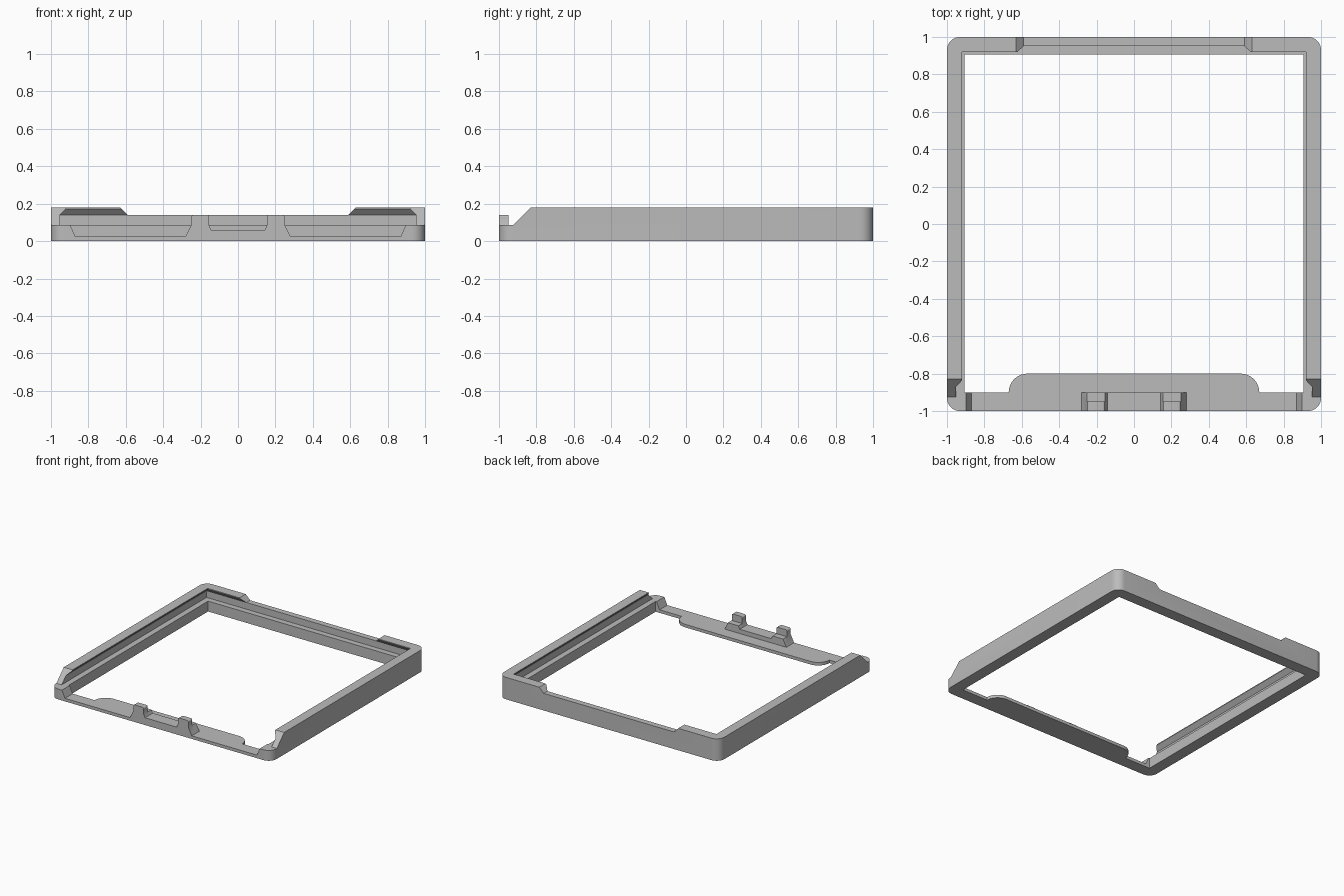
import bpy, bmesh, math

old = bpy.data.objects.get("Cube")
if old:
    bpy.data.objects.remove(old, do_unlink=True)

grey = bpy.data.materials.new("light grey plastic")
grey.use_nodes = True
grey.diffuse_color = (0.5, 0.5, 0.5, 1)
grey.node_tree.nodes["Principled BSDF"].inputs["Base Color"].default_value = (0.5, 0.5, 0.5, 1)


def loft(name, rings):
    """Solid through a stack of equal-length point rings."""
    bm = bmesh.new()
    rows = [[bm.verts.new(p) for p in ring] for ring in rings]
    n = len(rows[0])
    for a, b in zip(rows, rows[1:]):
        for i in range(n):
            j = (i + 1) % n
            bm.faces.new((a[i], a[j], b[j], b[i]))
    bm.faces.new(rows[0][::-1])
    bm.faces.new(rows[-1])
    bmesh.ops.recalc_face_normals(bm, faces=bm.faces)
    mesh = bpy.data.meshes.new(name)
    bm.to_mesh(mesh)
    bm.free()
    mesh.materials.append(grey)
    obj = bpy.data.objects.new(name, mesh)
    bpy.context.collection.objects.link(obj)
    return obj


def prism(name, outline, axis, lo, hi):
    """Extrude a 2D outline along one axis."""
    place = {"x": lambda p, t: (t, *p),
             "y": lambda p, t: (p[0], t, p[1]),
             "z": lambda p, t: (*p, t)}[axis]
    return loft(name, [[place(p, t) for p in outline] for t in (lo, hi)])


def arc(cx, cy, r, start, end, steps=8):
    angles = [math.radians(start + (end - start) * i / steps) for i in range(steps + 1)]
    return [(cx + r * math.cos(a), cy + r * math.sin(a)) for a in angles]


def rect(x0, x1, y0, y1):
    return [(x0, y0), (x1, y0), (x1, y1), (x0, y1)]


def combine(obj, other, operation="DIFFERENCE"):
    mod = obj.modifiers.new(operation, "BOOLEAN")
    mod.object, mod.operation, mod.solver = other, operation, "EXACT"
    bpy.context.view_layer.objects.active = obj
    bpy.ops.object.modifier_apply(modifier=mod.name)
    bpy.data.objects.remove(other, do_unlink=True)


HEIGHT, LEDGE, RAIL, FLOOR = 0.18, 0.085, 0.14, 0.025

# Outer block with rounded upright corners
R = 0.07
c = 1 - R
outline = arc(c, c, R, 0, 90) + arc(-c, c, R, 90, 180) + arc(-c, -c, R, 180, 270) + arc(c, -c, R, 270, 360)
frame = prism("tray_frame", outline, "z", 0, HEIGHT)

# Central opening, leaving the rounded tongue on the front rail
W, F = 0.905, -0.9
tongue = arc(-0.57, F, 0.1, 180, 90) + arc(0.57, F, 0.1, 90, 0)
opening = [(-W, W), (-W, F)] + tongue + [(W, F), (W, W)]
combine(frame, prism("opening_cutter", opening, "z", -0.1, 0.3))
combine(frame, prism("tongue_top_cutter", rect(-0.75, 0.75, F, -0.7), "z", FLOOR, 0.3))

# Undercut slide channel, open at the front
levels = [(LEDGE, 0.952), (RAIL, 0.952), (0.173, 0.92), (0.3, 0.92)]
combine(frame, loft("channel_cutter", [[(x, y, z) for x, y in rect(-w, w, -1.2, w)] for z, w in levels]))

# Ramped front ends of the side rails
combine(frame, prism("ramp_cutter", [(-1.2, LEDGE), (-0.925, LEDGE), (-0.83, HEIGHT), (-0.71, 0.3), (-1.2, 0.3)],
                     "x", -1.2, 1.2))

# Finger notch in the back rail
combine(frame, prism("back_notch_cutter", [(-0.59, RAIL), (0.59, RAIL), (0.75, 0.3), (-0.75, 0.3)], "y", 0.8, 1.2))

# Recesses along the front rail
for side in (-1, 1):
    pocket = [(side * x, z) for x, z in
              ((0.28, FLOOR), (0.87, FLOOR), (0.897, LEDGE), (0.897, 0.3), (0.25, 0.3), (0.25, LEDGE))]
    combine(frame, prism("pocket_cutter", pocket, "y", -1.2, -0.86))
combine(frame, prism("centre_recess_cutter",
                     [(-0.143, 0.06), (0.143, 0.06), (0.155, LEDGE), (0.155, 0.3), (-0.155, 0.3), (-0.155, LEDGE)],
                     "y", -1.2, -0.86))

# Two latch posts with softened tops
r = 0.012
for side in (-1, 1):
    profile = [(0.155, 0.07), (0.25, 0.07)] + arc(0.25 - r, RAIL - r, r, 0, 90, 4) + arc(0.155 + r, RAIL - r, r, 90, 180, 4)
    post = prism("latch_post", [(side * x, z) for x, z in profile], "y", -1, -0.95)
    combine(frame, post, "UNION")

bpy.ops.object.select_all(action="DESELECT")
frame.select_set(True)
bpy.context.view_layer.objects.active = frame
bpy.ops.object.shade_smooth_by_angle(angle=math.radians(30))
